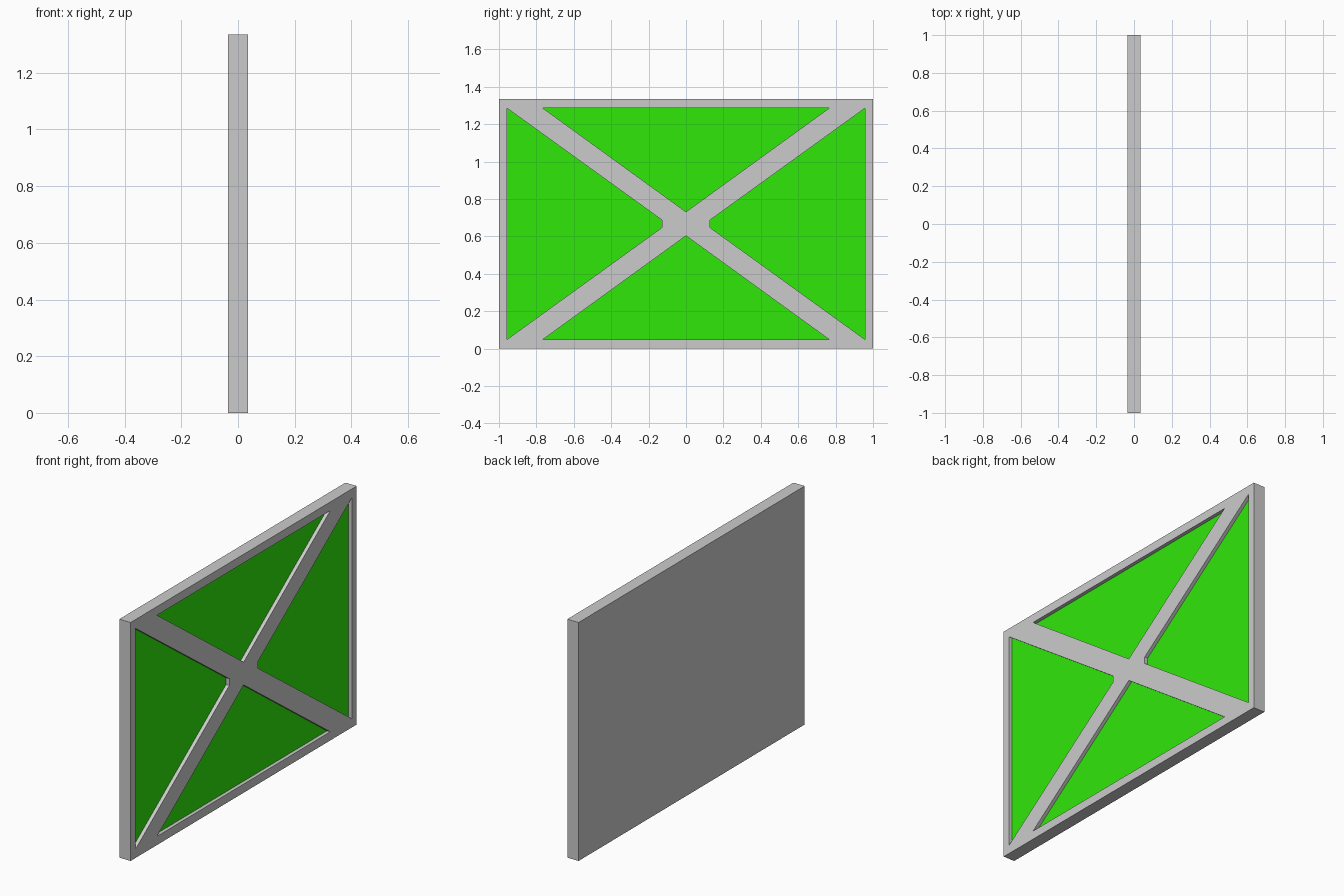
import bpy, bmesh

if "Cube" in bpy.data.objects:
    bpy.data.objects.remove(bpy.data.objects["Cube"])

HALF_T, HALF_W, HEIGHT = 0.035, 1.0, 1.335
MID = HEIGHT / 2
FLOOR = 0.015          # x of the recessed green floors


def prism(bm, outline, x0, x1):
    """Extrude a (y, z) outline from x0 to x1."""
    face = bm.faces.new([bm.verts.new((x0, y, z)) for y, z in outline])
    ext = bmesh.ops.extrude_face_region(bm, geom=[face])
    verts = [g for g in ext["geom"] if isinstance(g, bmesh.types.BMVert)]
    bmesh.ops.translate(bm, verts=verts, vec=(x1 - x0, 0, 0))


def make_object(name, outlines, x0, x1):
    bm = bmesh.new()
    for outline in outlines:
        prism(bm, outline, x0, x1)
    bmesh.ops.recalc_face_normals(bm, faces=bm.faces)
    mesh = bpy.data.meshes.new(name)
    bm.to_mesh(mesh)
    bm.free()
    obj = bpy.data.objects.new(name, mesh)
    bpy.context.collection.objects.link(obj)
    return obj


# Grey board
board = make_object("flag_board", [[(-HALF_W, 0), (HALF_W, 0), (HALF_W, HEIGHT), (-HALF_W, HEIGHT)]],
                    -HALF_T, HALF_T)

# Pockets between the border and the diagonal cross, mirrored about the centre
pockets = []
for s in (-1, 1):
    pockets.append([(-0.766, MID + s * 0.619), (0.766, MID + s * 0.619), (0, MID + s * 0.064)])
    pockets.append([(s * 0.958, MID - 0.619), (s * 0.958, MID + 0.619),
                    (s * 0.127, MID + 0.019), (s * 0.127, MID - 0.019)])
cutter = make_object("pocket_cutter", pockets, FLOOR, HALF_T + 0.1)

mod = board.modifiers.new("pockets", "BOOLEAN")
mod.operation = "DIFFERENCE"
mod.solver = "EXACT"
mod.object = cutter
bpy.context.view_layer.objects.active = board
board.select_set(True)
bpy.ops.object.modifier_apply(modifier=mod.name)
bpy.data.objects.remove(cutter)

# Green pocket floors
grey = bpy.data.materials.new("grey")
grey.diffuse_color = (0.8, 0.8, 0.8, 1)
grey.use_nodes = True
grey.node_tree.nodes["Principled BSDF"].inputs["Base Color"].default_value = grey.diffuse_color
green = bpy.data.materials.new("green")
green.diffuse_color = (0.03, 0.8, 0.003, 1)
green.use_nodes = True
green.node_tree.nodes["Principled BSDF"].inputs["Base Color"].default_value = green.diffuse_color
board.data.materials.clear()
board.data.materials.append(grey)
board.data.materials.append(green)
for p in board.data.polygons:
    p.material_index = int(p.normal.x > 0.9 and abs(p.center.x - FLOOR) < 0.002)
